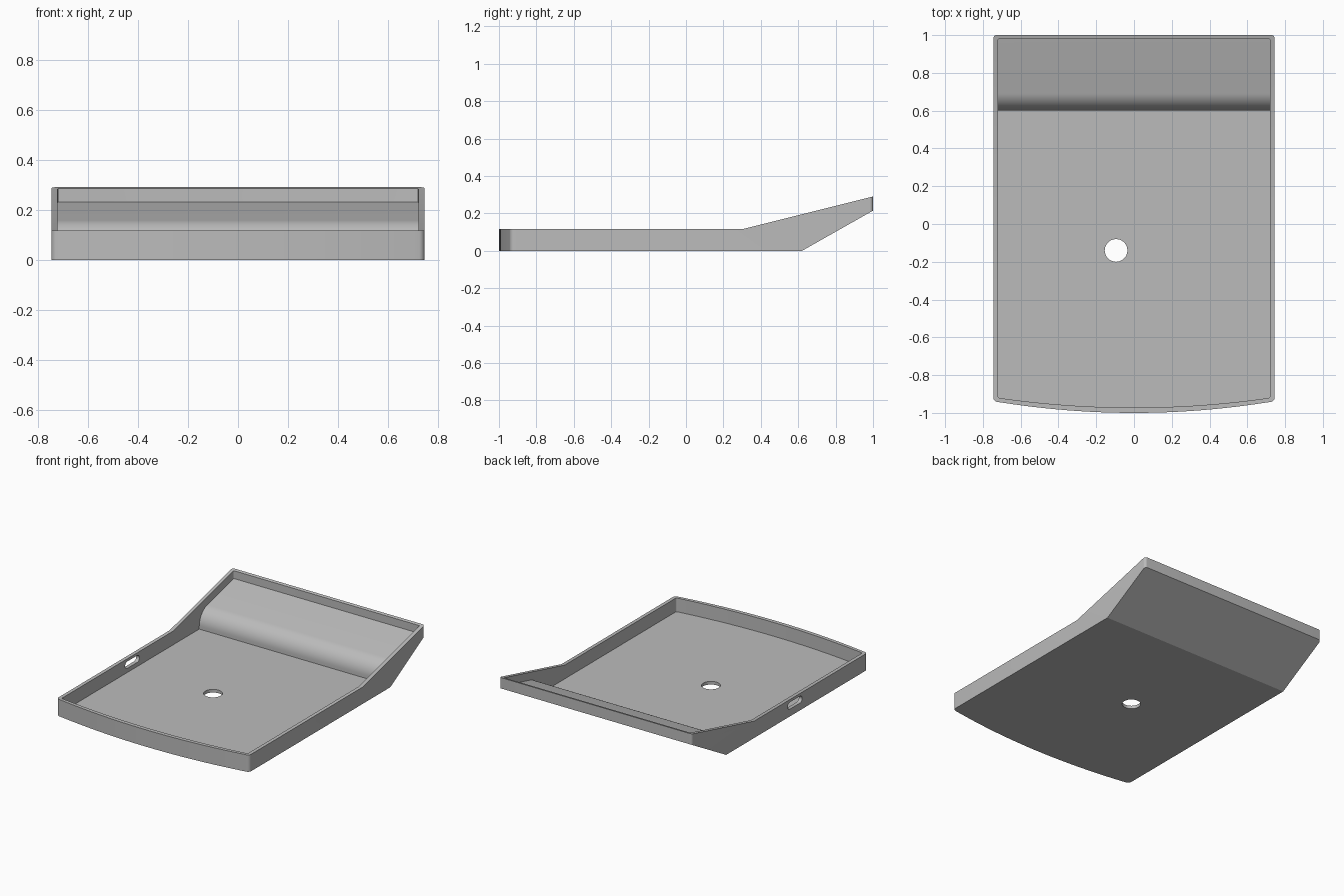
import bpy, bmesh, math
from mathutils import Vector

if "Cube" in bpy.data.objects:
    bpy.data.objects.remove(bpy.data.objects["Cube"], do_unlink=True)

grey = bpy.data.materials.new("plain_grey")
grey.use_nodes = True
colour = (0.5, 0.5, 0.5, 1)
grey.diffuse_color = colour
grey.node_tree.nodes["Principled BSDF"].inputs["Base Color"].default_value = colour


def prism(name, points, axis, low, high):
    """Extrude a flat profile along the x or z axis."""
    bm = bmesh.new()
    place = (lambda a, b: (low, a, b)) if axis == "x" else (lambda a, b: (a, b, low))
    face = bm.faces.new([bm.verts.new(place(a, b)) for a, b in points])
    moved = bmesh.ops.extrude_face_region(bm, geom=[face])["geom"]
    step = Vector((high - low, 0, 0)) if axis == "x" else Vector((0, 0, high - low))
    bmesh.ops.translate(bm, vec=step, verts=[v for v in moved if isinstance(v, bmesh.types.BMVert)])
    bmesh.ops.recalc_face_normals(bm, faces=bm.faces)
    mesh = bpy.data.meshes.new(name)
    bm.to_mesh(mesh)
    bm.free()
    mesh.materials.append(grey)
    obj = bpy.data.objects.new(name, mesh)
    bpy.context.collection.objects.link(obj)
    return obj


def combine(target, tool, operation):
    """Apply a boolean and remove its tool."""
    mod = target.modifiers.new("shape", "BOOLEAN")
    mod.operation, mod.solver, mod.object = operation, "EXACT", tool
    bpy.context.view_layer.objects.active = target
    bpy.ops.object.modifier_apply(modifier=mod.name)
    bpy.data.objects.remove(tool, do_unlink=True)


def arc(cx, cy, r, start, end, steps):
    angles = [math.radians(start + (end - start) * i / steps) for i in range(steps + 1)]
    return [(cx + r * math.cos(a), cy + r * math.sin(a)) for a in angles]


def plan(half, back, front, bow, r, front_r):
    """Tray outline: straight sides, bowed front, rounded corners."""
    curve = lambda x: front + bow * (x / half) ** 2
    right = arc(half - r, back - r, r, 90, 0, 6)
    corner_y = curve(half - front_r) + front_r
    right += arc(half - front_r, corner_y, front_r, 0, -80, 6)
    edge = [half * 0.94 * (1 - i / 12) for i in range(13)]
    right += [(x, curve(x)) for x in edge]
    left = [(-x, y) for x, y in reversed(right[:-1])]
    return right + left


# Tray body: plan outline trimmed to the side profile
tray = prism("tray", plan(0.745, 1.0, -1.0, 0.062, 0.018, 0.025), "z", 0, 0.4)
side = [(-1.1, 0), (0.62, 0), (1.0, 0.215), (1.1, 0.2716),
        (1.1, 0.315), (0.99, 0.288), (0.31, 0.118), (-1.1, 0.118)]
combine(tray, prism("side_profile", side, "x", -0.9, 0.9), "INTERSECT")

# Cavity: flat floor, steep step and rounded ramp at the back
cavity = prism("cavity", plan(0.72, 0.98, -0.972, 0.052, 0.006, 0.01), "z", 0.01, 0.5)
inside = [(-1.1, 0.5), (-1.1, 0.022), (0.6, 0.022)]
inside += arc(0.72, 0.042, 0.12, 180, 104, 14)
inside += [(1.1, 0.261), (1.1, 0.5)]
combine(cavity, prism("inner_profile", inside, "x", -0.9, 0.9), "INTERSECT")
combine(tray, cavity, "DIFFERENCE")

# Round hole through the floor
hole = prism("floor_hole", arc(-0.095, -0.14, 0.06, 0, 350, 35), "z", -0.1, 0.1)
combine(tray, hole, "DIFFERENCE")

# Rounded slot through the wall on the -x side
slot = arc(-0.085, 0.075, 0.024, -90, 90, 10) + arc(-0.195, 0.075, 0.024, 90, 270, 10)
combine(tray, prism("wall_slot", slot, "x", -0.8, -0.69), "DIFFERENCE")

# Soft shading with crisp edges
bpy.ops.object.select_all(action="DESELECT")
tray.select_set(True)
bpy.context.view_layer.objects.active = tray
bpy.ops.object.shade_smooth_by_angle(angle=math.radians(25))
